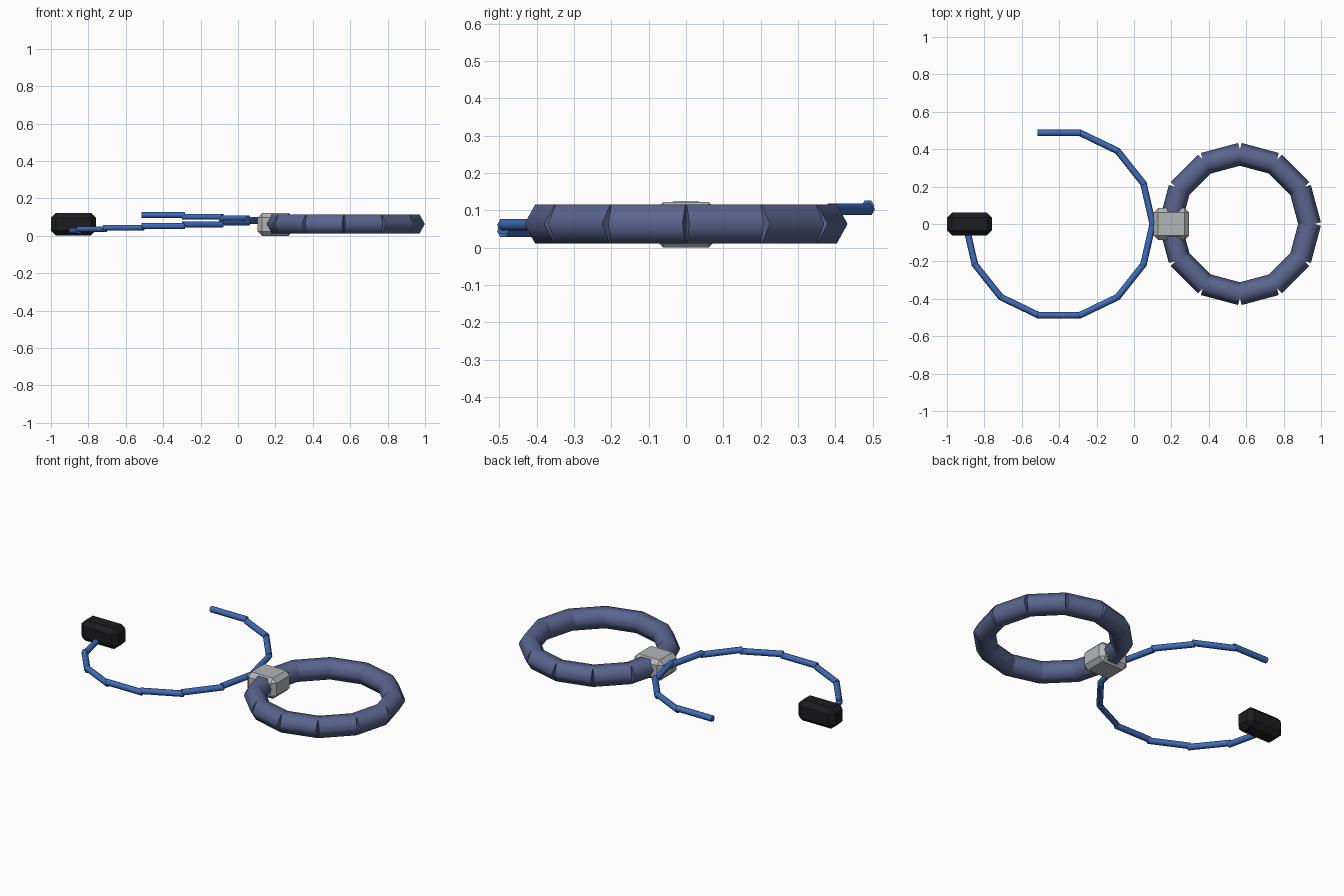
import bpy, bmesh, math
from mathutils import Matrix, Vector

if "Cube" in bpy.data.objects:
    bpy.data.objects.remove(bpy.data.objects["Cube"])


def material(name, rgb):
    m = bpy.data.materials.new(name)
    m.diffuse_color = (*rgb, 1)
    m.use_nodes = True
    m.node_tree.nodes["Principled BSDF"].inputs["Base Color"].default_value = m.diffuse_color
    return m


def add_object(name, bm, mat):
    mesh = bpy.data.meshes.new(name)
    bm.to_mesh(mesh)
    bm.free()
    mesh.materials.append(mat)
    obj = bpy.data.objects.new(name, mesh)
    bpy.context.collection.objects.link(obj)
    return obj


def hex_chain(name, segments, radius, mat, overlap=0.012):
    """Straight, level six-sided rods, each slightly longer than its span."""
    bm = bmesh.new()
    up = Vector((0, 0, 1))
    for a, b in segments:
        d = (b - a).normalized()
        rot = Matrix((up, d.cross(up), d)).transposed().to_4x4()
        bmesh.ops.create_cone(bm, cap_ends=True, segments=6,
                              radius1=radius, radius2=radius,
                              depth=(b - a).length + overlap,
                              matrix=Matrix.Translation((a + b) / 2) @ rot)
    obj = add_object(name, bm, mat)
    bpy.ops.object.select_all(action='DESELECT')
    obj.select_set(True)
    bpy.context.view_layer.objects.active = obj
    bpy.ops.object.shade_smooth_by_angle(angle=math.radians(65))
    return obj


def bevelled_box(name, centre, size, bevel, mat):
    bm = bmesh.new()
    bmesh.ops.create_cube(bm, size=1, matrix=Matrix.Diagonal((*size, 1)))
    bmesh.ops.bevel(bm, geom=bm.edges[:], offset=bevel, segments=1,
                    affect='EDGES')
    obj = add_object(name, bm, mat)
    obj.location = centre
    return obj


def on_circle(cx, radius, angle, z):
    return Vector((cx + radius * math.cos(angle), radius * math.sin(angle), z))


# Padded ring: twelve rods around a circle
step = math.tau / 12
hex_chain("padded_ring",
          [(on_circle(0.566, 0.3735, i * step, 0.063),
            on_circle(0.566, 0.3735, (i + 1) * step, 0.063)) for i in range(12)],
          0.06, material("ring_blue", (0.10, 0.13, 0.27)))

# Cable: eleven rods of a 14-sided circle, each a step higher
step = math.tau / 14
cable = []
for i in range(11):
    z = 0.027 + 0.0084 * i
    a = -math.pi + i * step
    cable.append((on_circle(-0.4, 0.5, a, z), on_circle(-0.4, 0.5, a + step, z)))
hex_chain("cable", cable, 0.0175, material("cable_blue", (0.05, 0.15, 0.48)))

# Clasp on the ring and the plug at the cable end
bevelled_box("clasp", (0.2, 0, 0.061), (0.19, 0.17, 0.122), 0.024,
             material("clasp_grey", (0.45, 0.46, 0.48)))
bevelled_box("plug", (-0.88, 0, 0.062), (0.24, 0.122, 0.122), 0.027,
             material("plug_black", (0.012, 0.012, 0.014)))
